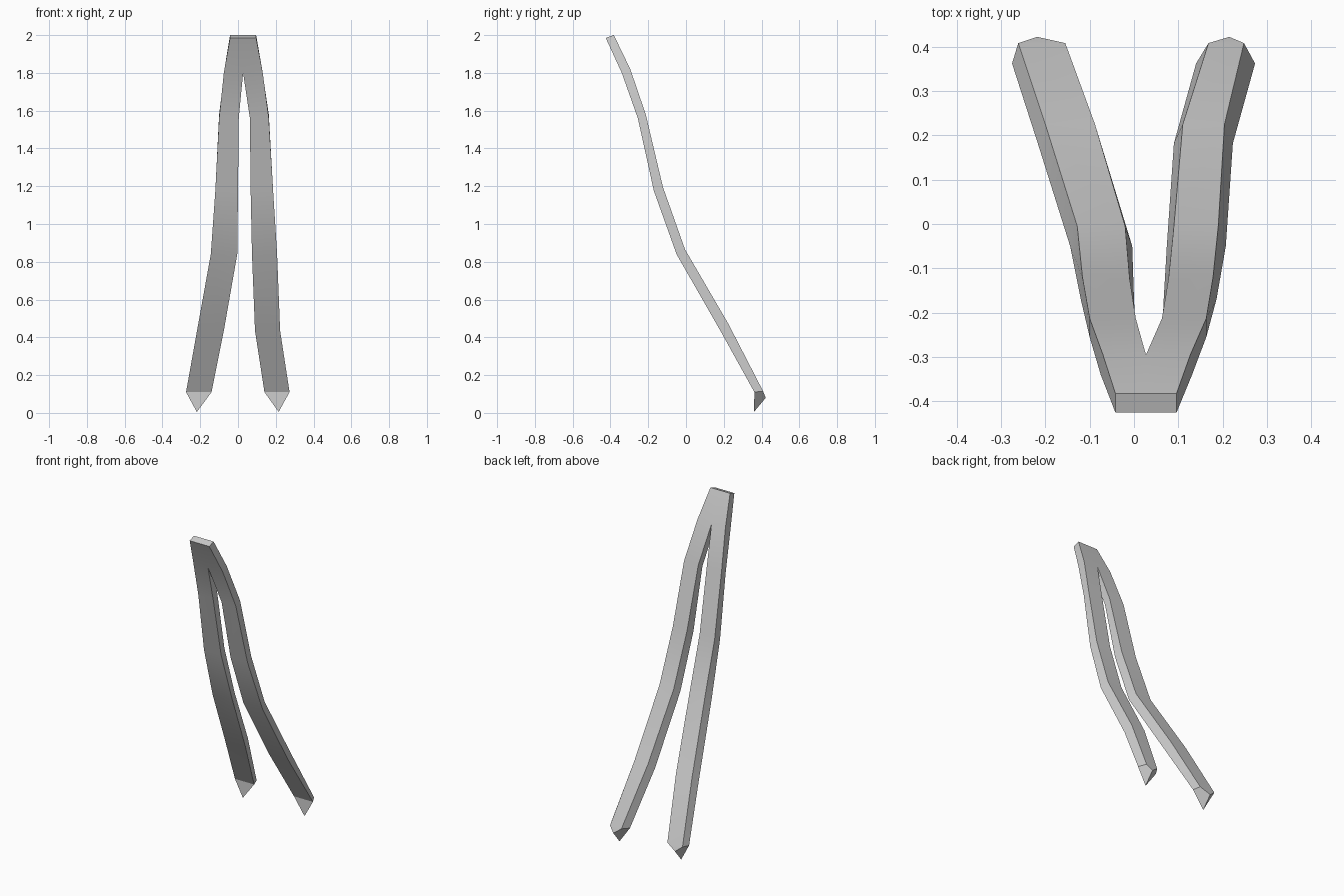
import bpy, bmesh

if "Cube" in bpy.data.objects:
    bpy.data.objects.remove(bpy.data.objects["Cube"])

# side profile from crown to foot: front y, front z, back y, back z
PROFILE = [
    (-0.425, 1.985, -0.382, 2.0),
    (-0.34, 1.80, -0.295, 1.82),
    (-0.255, 1.56, -0.213, 1.58),
    (-0.17, 1.175, -0.122, 1.195),
    (-0.05, 0.84, -0.005, 0.865),
    (0.182, 0.435, 0.225, 0.47),
    (0.362, 0.11, 0.408, 0.115),
]
# per leg: front outer, front inner, back outer, back inner (x)
LEFT = [
    (-0.042, 0.027, -0.042, 0.027),
    (-0.075, 0.027, -0.07, 0.027),
    (-0.10, 0.004, -0.10, 0.004),
    (-0.12, 0.0, -0.116, -0.01),
    (-0.144, -0.004, -0.128, -0.02),
    (-0.217, -0.075, -0.2, -0.088),
    (-0.275, -0.14, -0.261, -0.155),
]
RIGHT = [
    (0.096, 0.027, 0.096, 0.027),
    (0.131, 0.027, 0.127, 0.027),
    (0.163, 0.063, 0.163, 0.063),
    (0.186, 0.067, 0.178, 0.078),
    (0.207, 0.074, 0.19, 0.09),
    (0.223, 0.09, 0.204, 0.11),
    (0.273, 0.14, 0.248, 0.168),
]


def add_leg(bm, xs, tip_x):
    rings = []
    for (yf, zf, yb, zb), (fo, fi, bo, bi) in zip(PROFILE, xs):
        rings.append([bm.verts.new(p) for p in
                      ((fo, yf, zf), (fi, yf, zf), (bi, yb, zb), (bo, yb, zb))])
    # four-sided strip; the inner wall is left open above the fork
    for r, (a, b) in enumerate(zip(rings, rings[1:])):
        for i in range(4):
            if r == 0 and i == 1:
                continue
            j = (i + 1) % 4
            bm.faces.new((a[i], a[j], b[j], b[i]))
    bm.faces.new(rings[0])
    # pointed foot
    fo, fi, bi, bo = rings[-1]
    tf = bm.verts.new((tip_x, 0.36, 0.005))
    tb = bm.verts.new((tip_x, 0.422, 0.08))
    bm.faces.new((fo, fi, tf))
    bm.faces.new((bi, bo, tb))
    bm.faces.new((fi, bi, tb, tf))
    bm.faces.new((bo, fo, tf, tb))


# both legs welded at the crown
bm = bmesh.new()
add_leg(bm, LEFT, -0.218)
add_leg(bm, RIGHT, 0.215)
bmesh.ops.remove_doubles(bm, verts=bm.verts, dist=0.0005)
bmesh.ops.recalc_face_normals(bm, faces=bm.faces)
mesh = bpy.data.meshes.new("forked_strap")
bm.to_mesh(mesh)
bm.free()
strap = bpy.data.objects.new("forked_strap", mesh)
bpy.context.collection.objects.link(strap)

# smooth along the length, crisp long edges
bpy.context.view_layer.objects.active = strap
strap.select_set(True)
bpy.ops.object.shade_smooth_by_angle(angle=0.5236)
